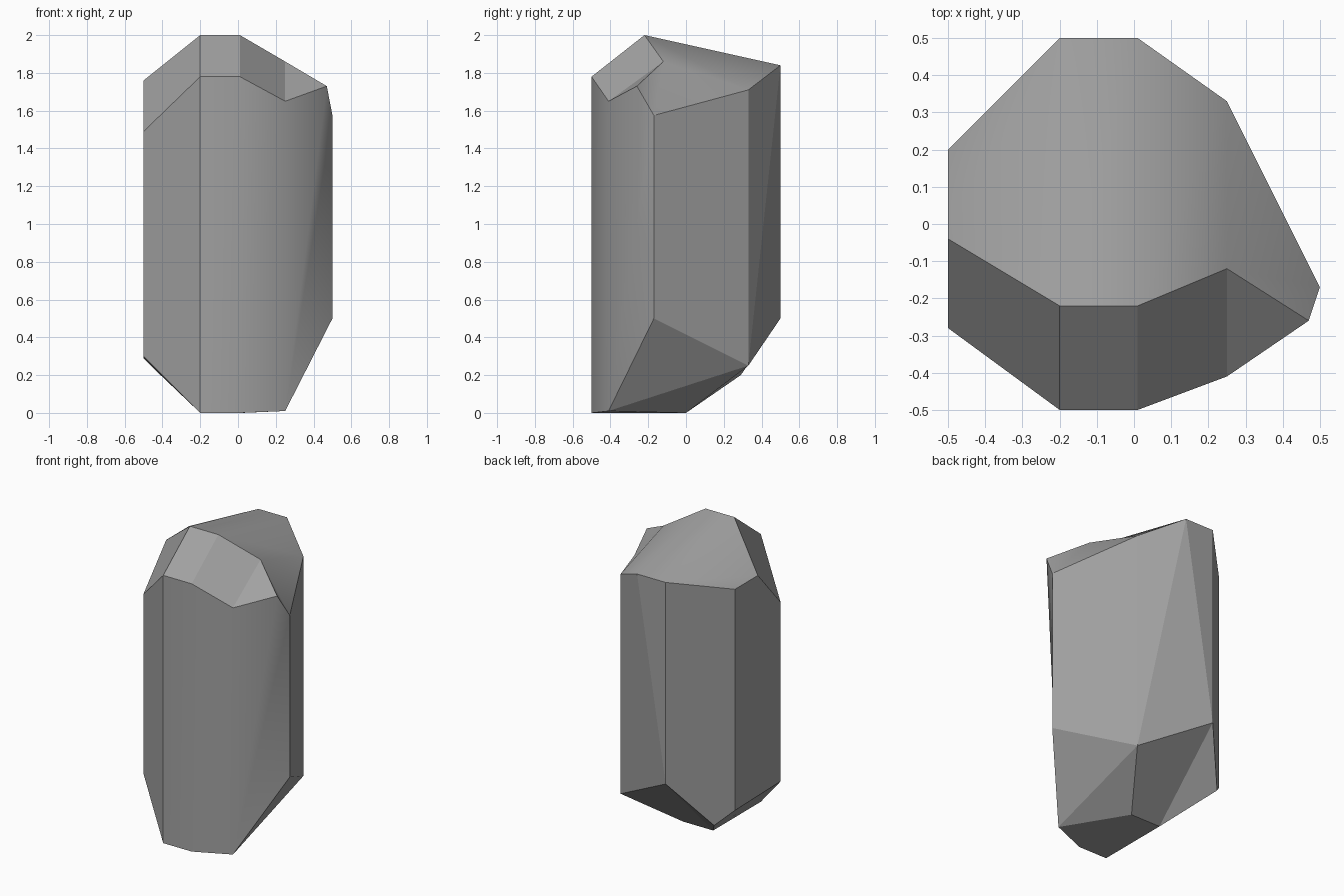
import bpy, bmesh, math

old = bpy.data.objects.get("Cube")
if old:
    bpy.data.objects.remove(old, do_unlink=True)


def flat_material(name, value):
    mat = bpy.data.materials.new(name)
    mat.use_nodes = True
    colour = (value, value, value, 1)
    mat.diffuse_color = colour
    shader = mat.node_tree.nodes["Principled BSDF"]
    shader.inputs["Base Color"].default_value = colour
    shader.inputs["Roughness"].default_value = 0.8
    return mat


# Upright corners of the block: x, y, bottom height, top height
columns = {
    "left_back": (-.5, .2, .29, 1.76),
    "back": (-.2, .5, .5, 1.84),
    "back_mid": (.01, .5, None, 1.84),
    "right_back": (.25, .33, .25, 1.71),
    "right": (.5, -.17, .5, 1.575),
    "spur": (.47, -.26, None, 1.73),
    "front_right": (.25, -.41, .01, 1.65),
    "front_mid": (.01, -.5, 0, 1.78),
    "front": (-.2, -.5, 0, 1.78),
    "left_front": (-.5, -.28, .3, 1.49),
}

# Extra corners: the crown ridge above and the chipped foot below
extras = {
    "ridge_left": (-.5, -.04, 1.76),
    "ridge_a": (-.2, -.22, 2),
    "ridge_b": (.01, -.22, 2),
    "ridge_right": (.25, -.12, 1.86),
    "foot_a": (.02, 0, 0),
    "foot_b": (-.2, 0, 0),
    "chip": (-.41, .29, .2),
}

bm = bmesh.new()
point = {name: bm.verts.new(co) for name, co in extras.items()}
for name, (x, y, low, high) in columns.items():
    point[name + "+"] = bm.verts.new((x, y, high))
    if low is not None:
        point[name + "-"] = bm.verts.new((x, y, low))


def facets(*rows, smooth=False):
    for row in rows:
        face = bm.faces.new([point[n] for n in row.split()])
        face.smooth = smooth


# Rounded front
facets("front- front_mid- front_mid+ front+",
       "front_mid- front_right- front_right+ front_mid+",
       "front_right- spur+ front_right+",
       "front_right- right+ spur+",
       "front_right- right- right+", smooth=True)

# Sides and back
facets("left_front- front- front+ left_front+",
       "left_back- left_front- left_front+ ridge_left left_back+",
       "right- right_back- right_back+ right+",
       "right_back- back_mid+ right_back+",
       "right_back- back- back_mid+",
       "back- back+ back_mid+",
       "back- chip left_back- left_back+ back+")

# Bevel along the front of the crown
facets("left_front+ front+ ridge_a ridge_left",
       "front+ front_mid+ ridge_b ridge_a",
       "front_mid+ front_right+ ridge_right ridge_b",
       "front_right+ spur+ ridge_right")

# Sloping top
facets("ridge_a ridge_b back_mid+ back+",
       "ridge_left ridge_a back+",
       "ridge_left back+ left_back+",
       "ridge_b ridge_right right_back+ back_mid+",
       "ridge_right spur+ right+",
       "ridge_right right+ right_back+", smooth=True)

# Chipped underside
facets("front_right- front_mid- front- foot_b foot_a",
       "front_right- foot_a right_back-",
       "front_right- right_back- right-",
       "foot_a foot_b back- right_back-",
       "foot_b chip back-",
       "left_back- chip foot_b front- left_front-")

bmesh.ops.recalc_face_normals(bm, faces=bm.faces)
for edge in bm.edges:
    edge.smooth = edge.calc_face_angle(0) < math.radians(40)

mesh = bpy.data.meshes.new("stone_block")
bm.to_mesh(mesh)
bm.free()
mesh.materials.append(flat_material("stone_grey", .36))
block = bpy.data.objects.new("stone_block", mesh)
bpy.context.collection.objects.link(block)
